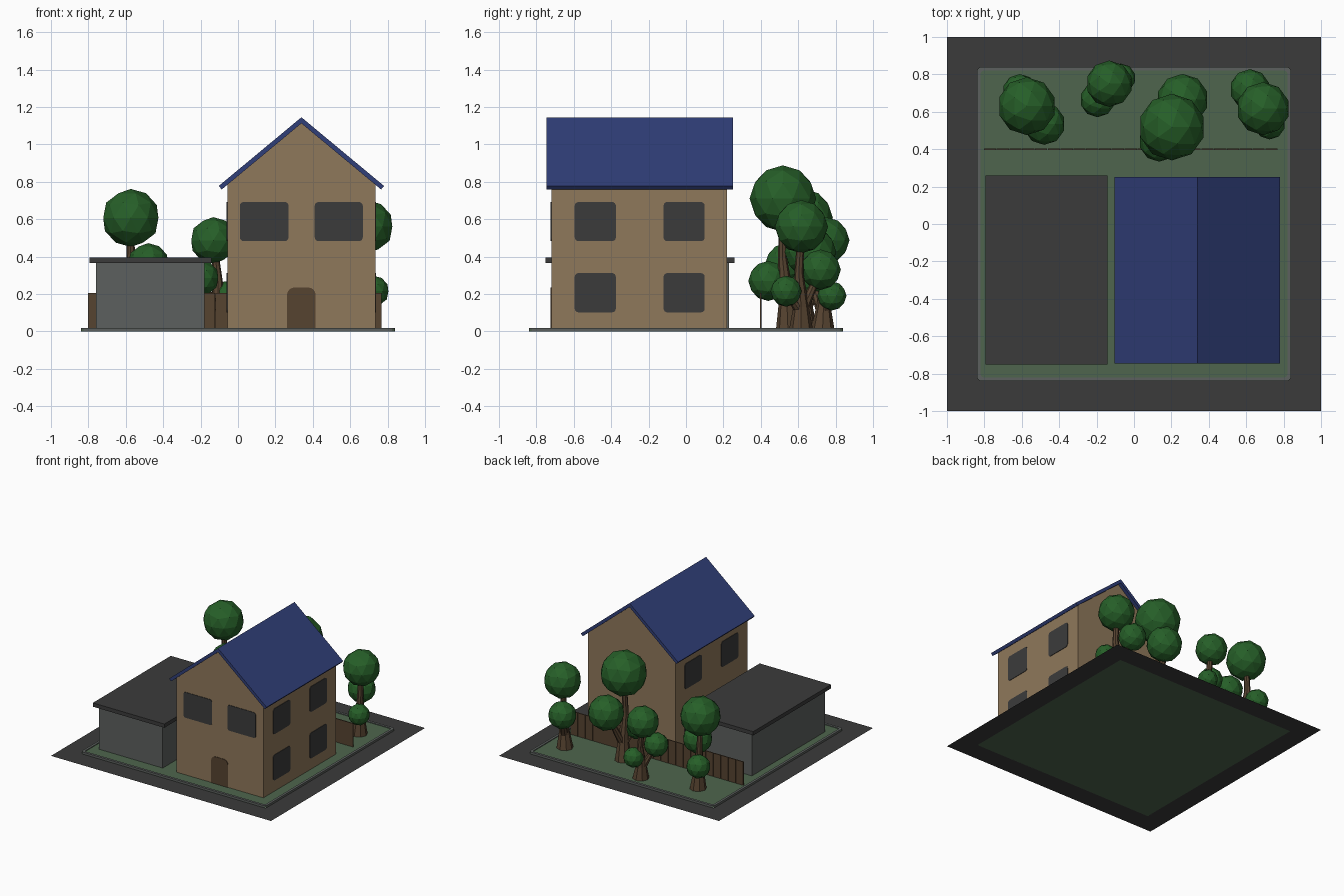
import bpy, bmesh, math
from mathutils import Vector

if "Cube" in bpy.data.objects:
    bpy.data.objects.remove(bpy.data.objects["Cube"])


def material(name, r, g, b):
    lin = lambda c: ((c / 255 + 0.055) / 1.055) ** 2.4
    m = bpy.data.materials.new(name)
    m.diffuse_color = (lin(r), lin(g), lin(b), 1)
    m.use_nodes = True
    m.node_tree.nodes["Principled BSDF"].inputs["Base Color"].default_value = m.diffuse_color
    return m


CHARCOAL = material("charcoal", 59, 59, 59)
GRASS = material("grass green", 78, 101, 77)
CONCRETE = material("concrete grey", 92, 96, 94)
WALL = material("tan wall", 143, 120, 91)
ROOF = material("blue tile", 48, 62, 120)
WOOD = material("dark wood", 86, 67, 48)
LEAF = material("leaf green", 38, 95, 40)


def finish(name, bm, mat):
    bmesh.ops.recalc_face_normals(bm, faces=bm.faces)
    me = bpy.data.meshes.new(name)
    bm.to_mesh(me)
    bm.free()
    me.materials.append(mat)
    ob = bpy.data.objects.new(name, me)
    bpy.context.collection.objects.link(ob)
    return ob


def place(axis, p, d):
    return {'x': (d, p[0], p[1]), 'y': (p[0], d, p[1]), 'z': (p[0], p[1], d)}[axis]


def prism(name, pts, axis, a, b, mat):
    """Extrude a flat outline along an axis from a to b."""
    bm = bmesh.new()
    lo = [bm.verts.new(place(axis, p, a)) for p in pts]
    hi = [bm.verts.new(place(axis, p, b)) for p in pts]
    bm.faces.new(lo)
    bm.faces.new(hi)
    for i in range(len(pts)):
        j = (i + 1) % len(pts)
        bm.faces.new((lo[i], lo[j], hi[j], hi[i]))
    return finish(name, bm, mat)


def box(name, x0, x1, y0, y1, z0, z1, mat):
    return prism(name, [(x0, y0), (x1, y0), (x1, y1), (x0, y1)], 'z', z0, z1, mat)


def rounded(x0, x1, z0, z1, top, bottom, n=4):
    """Rectangle outline with rounded top and bottom corners."""
    pts = []
    for cx, cz, sx, sz, r, start in ((x1, z1, -1, -1, top, 0), (x0, z1, 1, -1, top, 90),
                                     (x0, z0, 1, 1, bottom, 180), (x1, z0, -1, 1, bottom, 270)):
        if r == 0:
            pts.append((cx, cz))
            continue
        for k in range(n + 1):
            t = math.radians(start + 90 * k / n)
            pts.append((cx + sx * r + r * math.cos(t), cz + sz * r + r * math.sin(t)))
    return pts


def ring(name, outer, inner, z0, z1, mat):
    """Frame between two outlines; flat when z0 equals z1."""
    bm = bmesh.new()
    n = len(outer)
    levels = [(outer, z1), (inner, z1)]
    if z0 != z1:
        levels += [(inner, z0), (outer, z0)]
    loops = [[bm.verts.new((x, y, z)) for x, y in pts] for pts, z in levels]
    for k in range(len(loops) if z0 != z1 else 1):
        a, b = loops[k], loops[(k + 1) % len(loops)]
        for i in range(n):
            j = (i + 1) % n
            bm.faces.new((a[i], a[j], b[j], b[i]))
    return finish(name, bm, mat)


# Plot: road frame, lawn and kerb
square = lambda s: [(s, s), (-s, s), (-s, -s), (s, -s)]
ring("road", square(1), square(0.835), 0, 0, CHARCOAL)
prism("lawn", rounded(-0.839, 0.839, -0.839, 0.839, 0.02, 0.02), 'z', 0, 0.012, GRASS)
ring("kerb", rounded(-0.84, 0.84, -0.84, 0.84, 0.025, 0.025),
     rounded(-0.82, 0.82, -0.82, 0.82, 0.015, 0.015), 0.002, 0.018, CONCRETE)

# House body with gables
CX, HALF, Y0, Y1 = 0.339, 0.396, -0.72, 0.22
APEX, SLOPE = 1.113, 0.83
EAVE = APEX - HALF * SLOPE
prism("house_walls", [(CX - HALF, 0.01), (CX + HALF, 0.01), (CX + HALF, EAVE),
                      (CX, APEX), (CX - HALF, EAVE)], 'y', Y0, Y1, WALL)

# Pitched roof, edges cut square to the slope
prism("house_roof", [(CX, 1.145), (CX + 0.442, 0.778), (CX + 0.426, 0.759), (CX, 1.1125),
                     (CX - 0.426, 0.759), (CX - 0.442, 0.778)], 'y', -0.745, 0.25, ROOF)

# Front windows and door
for i, (a, b) in enumerate(((0.01, 0.27), (0.41, 0.667))):
    prism(f"front_window_{i}", rounded(a, b, 0.483, 0.692, 0.02, 0.02),
          'y', Y0 - 0.004, Y0 + 0.002, CHARCOAL)
prism("front_door", rounded(0.262, 0.415, 0.012, 0.235, 0.04, 0), 'y', Y0 - 0.004, Y0 + 0.002, WOOD)

# Side windows, the same on both sides
for side, s in (("right", 1), ("left", -1)):
    wall = CX + s * HALF
    for row, (z0, z1) in enumerate(((0.102, 0.312), (0.483, 0.692))):
        for col, (a, b) in enumerate(((-0.595, -0.375), (-0.12, 0.1))):
            prism(f"{side}_window_{row}_{col}", rounded(a, b, z0, z1, 0.02, 0.02),
                  'x', wall - s * 0.002, wall + s * 0.004, CHARCOAL)

# Garage
box("garage_walls", -0.76, -0.18, -0.72, 0.23, 0.01, 0.367, CONCRETE)
box("garage_roof", -0.793, -0.143, -0.752, 0.26, 0.365, 0.396, CHARCOAL)

# Fence planks
COUNT, START, STEP = 23, -0.803, 0.0684
for i in range(COUNT):
    x = START + i * STEP
    box(f"fence_plank_{i}", x, x + STEP - 0.003, 0.396, 0.404, 0.01, 0.205, WOOD)


def limb(bm, path, radii, sides=8):
    """Tapered tube through the path points with level cross-sections."""
    loops = []
    for p, r in zip(path, radii):
        loops.append([bm.verts.new((p[0] + r * math.cos(2 * math.pi * k / sides),
                                    p[1] + r * math.sin(2 * math.pi * k / sides), p[2]))
                      for k in range(sides)])
    for a, b in zip(loops, loops[1:]):
        for k in range(sides):
            j = (k + 1) % sides
            bm.faces.new((a[k], a[j], b[j], b[k]))
    bm.faces.new(loops[0])
    bm.faces.new(loops[-1])


def tree(name, base, balls):
    """Flared bent trunk, a branch to each smaller ball, faceted leaf balls."""
    root = Vector((*base, 0.01))
    top = Vector(balls[0][:3])
    second = Vector(balls[1][:3])
    lean = (root - second) * 0.12
    lean.z = 0
    fork = root.lerp(top, 0.22)
    mid = root.lerp(top, 0.55) + lean
    bm = bmesh.new()
    limb(bm, [root, fork, mid, top], [0.064, 0.042, 0.024, 0.018])
    for b in balls[1:]:
        limb(bm, [fork - Vector((0, 0, 0.03)), Vector(b[:3])], [0.034, 0.016])
    finish(name + "_trunk", bm, WOOD)
    bm = bmesh.new()
    for x, y, z, r in balls:
        new = bmesh.ops.create_icosphere(bm, subdivisions=2, radius=r)["verts"]
        bmesh.ops.translate(bm, verts=new, vec=(x, y, z))
    finish(name + "_leaves", bm, LEAF)


# Trees behind the fence: base, then balls (x, y, z, radius)
tree("tree_a", (-0.555, 0.636), [(-0.573, 0.63, 0.607, 0.155), (-0.48, 0.535, 0.36, 0.112),
                                 (-0.61, 0.71, 0.233, 0.092)])
tree("tree_b", (-0.1, 0.73), [(-0.132, 0.75, 0.487, 0.124), (-0.195, 0.665, 0.285, 0.094),
                              (-0.07, 0.78, 0.19, 0.078)])
tree("tree_c", (0.19, 0.545), [(0.203, 0.518, 0.71, 0.178), (0.26, 0.665, 0.425, 0.138),
                               (0.135, 0.44, 0.27, 0.107)])
tree("tree_d", (0.67, 0.615), [(0.69, 0.617, 0.56, 0.142), (0.62, 0.72, 0.33, 0.108),
                               (0.725, 0.535, 0.215, 0.083)])
